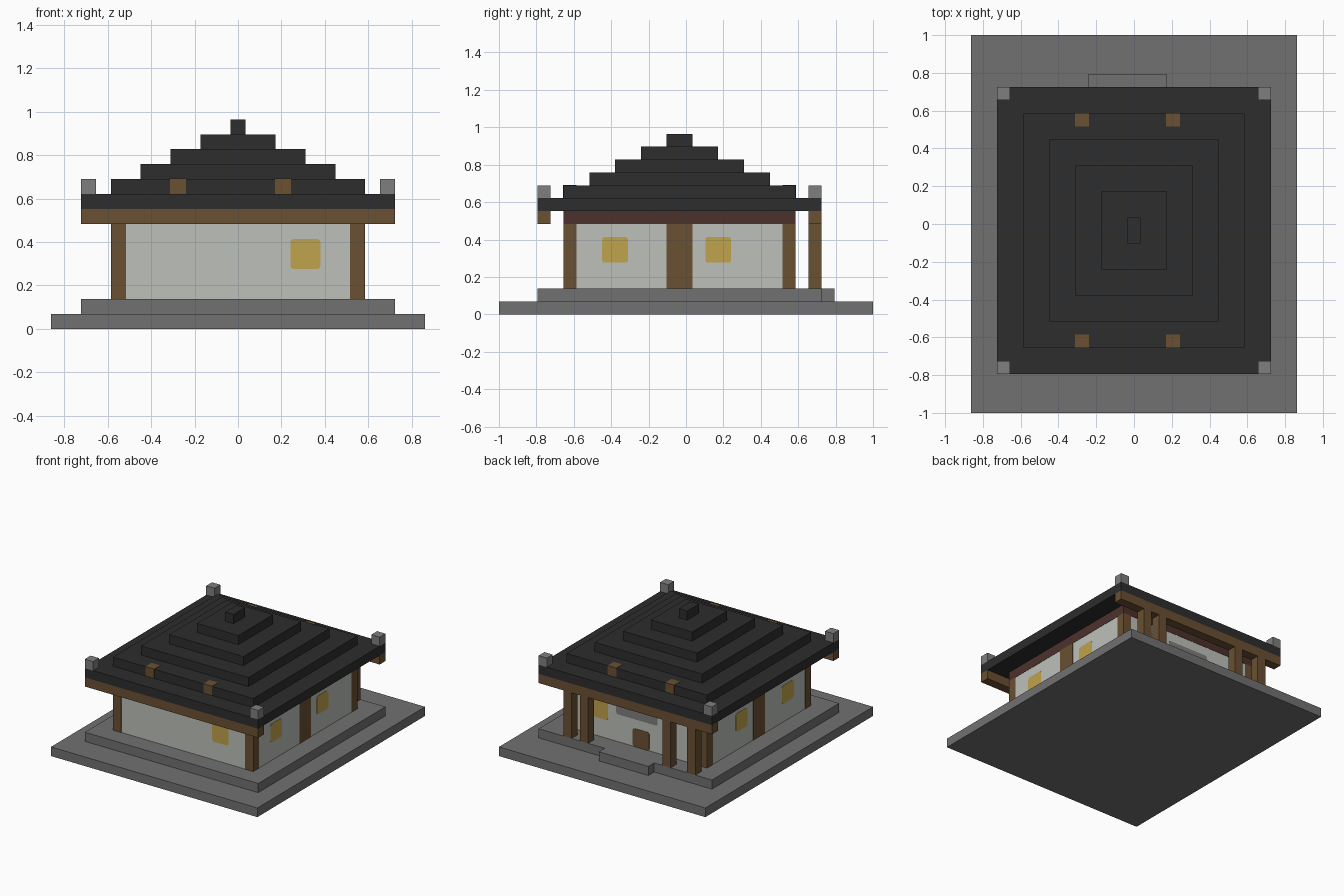
import bpy
import bmesh
from mathutils import Vector

cube = bpy.data.objects.get("Cube")
if cube:
    bpy.data.objects.remove(cube, do_unlink=True)

BLOCK = 2 / 29      # edge of one building block
PROUD = 0.03        # how far flush details stand out, in blocks


def material(name, *srgb):
    """Flat material from 8-bit display values, converted to linear."""
    linear = [((c / 255 + 0.055) / 1.055) ** 2.4 for c in srgb] + [1]
    mat = bpy.data.materials.new(name)
    mat.use_nodes = True
    mat.diffuse_color = linear
    shader = mat.node_tree.nodes["Principled BSDF"]
    shader.inputs["Base Color"].default_value = linear
    shader.inputs["Roughness"].default_value = 0.9
    return mat


stone = material("stone", 113, 113, 113)
pale_stone = material("pale stone", 126, 127, 126)
roof_black = material("roof black", 45, 45, 45)
wood = material("wood", 106, 80, 50)
red_wood = material("dark red wood", 76, 49, 43)
plaster = material("plaster", 189, 192, 186)
glow = material("window yellow", 192, 163, 76)


def box(name, xs, ys, zs, mat, grow=0, round_axis=None):
    """Box between block coordinates; edges along round_axis may be chamfered."""
    low = Vector((xs[0], ys[0], zs[0])) - Vector((grow,) * 3)
    high = Vector((xs[1], ys[1], zs[1])) + Vector((grow,) * 3)
    bm = bmesh.new()
    bmesh.ops.create_cube(bm, size=1)
    for v in bm.verts:
        v.co = [(low[i] + (v.co[i] + 0.5) * (high[i] - low[i])) * BLOCK for i in range(3)]
    if round_axis is not None:
        edges = [e for e in bm.edges
                 if abs((e.verts[0].co - e.verts[1].co).normalized()[round_axis]) > 0.9]
        bmesh.ops.bevel(bm, geom=edges, offset=0.2 * BLOCK, segments=2,
                        profile=0.5, affect='EDGES')
    mesh = bpy.data.meshes.new(name)
    bm.to_mesh(mesh)
    bm.free()
    mesh.materials.append(mat)
    obj = bpy.data.objects.new(name, mesh)
    bpy.context.collection.objects.link(obj)
    return obj


def plate(name, axis, face, side, span, zs, mat):
    """Thin rounded panel lying on a wall face."""
    depth = sorted((face, face + side * PROUD))
    if axis == 0:
        box(name, depth, span, zs, mat, round_axis=0)
    else:
        box(name, span, depth, zs, mat, round_axis=1)


# Stone platform and back step
box("base_slab", (-12.5, 12.5), (-14.5, 14.5), (0, 1), stone)
box("upper_slab", (-10.5, 10.5), (-11.5, 10.5), (1, 2), stone)
box("back_step", (-3.5, 2.5), (10.5, 11.5), (1, 2), stone)

# Walls with a red band along the top
FRONT, BACK, SIDE = -9.5, 8.5, 8.5
box("walls", (-SIDE + PROUD, SIDE - PROUD), (FRONT + PROUD, BACK - PROUD), (2, 7), plaster)
box("wall_band", (-SIDE, SIDE), (FRONT, BACK), (7, 8), red_wood)

# Corner posts, middle side posts and side windows
for side, label in ((-1, "right"), (1, "left")):
    outer = sorted((side * SIDE, side * (SIDE - 1)))
    box("front_post_" + label, outer, (FRONT, FRONT + 1), (2, 7), wood)
    box("back_post_" + label, outer, (BACK - 1, BACK), (2, 7), wood)
    box("middle_post_" + label, outer, (-1.5, 0.5), (2, 7), wood)
    for i, y in enumerate((-6.5, 1.5)):
        plate(f"side_window_{label}_{i}", 0, side * (SIDE - PROUD), side,
              (y, y + 2), (4, 6), glow)

# Front and back windows, door and door plaque
plate("front_window", 1, FRONT + PROUD, -1, (3.5, 5.5), (4, 6), glow)
plate("back_window", 1, BACK - PROUD, 1, (3.5, 5.5), (4, 6), glow)
plate("back_door", 1, BACK - PROUD, 1, (-1.5, 0.5), (2, 4), wood)
plate("door_plaque", 1, BACK - PROUD, 1, (-2.5, 2.5), (5, 6), pale_stone)

# Porch pillars and eave beams
for i, x in enumerate((-8.5, -5.5, 4.5, 6.5)):
    box(f"porch_pillar_{i}", (x, x + 1), (9.5, 10.5), (2, 7), wood)
box("front_beam", (-10.5, 10.5), (-11.5, -10.5), (7, 8), wood)
box("back_beam", (-10.5, 10.5), (9.5, 10.5), (7, 8), wood)

# Stepped roof
for tier in range(6):
    half = 10.5 - 2 * tier
    box(f"roof_tier_{tier}", (-half, half), (-half - 1, half), (8 + tier, 9 + tier), roof_black)

# Corner caps and rafter ends set into the second tier
for y, label in ((-11.5, "front"), (9.5, "back")):
    for x in (-10.5, 9.5):
        box(f"corner_cap_{label}", (x, x + 1), (y, y + 1), (9, 10), pale_stone)
for y, label in ((FRONT, "front"), (BACK - 1, "back")):
    for x in (-4.5, 2.5):
        box(f"rafter_end_{label}", (x, x + 1), (y, y + 1), (9, 10), wood, grow=PROUD)
